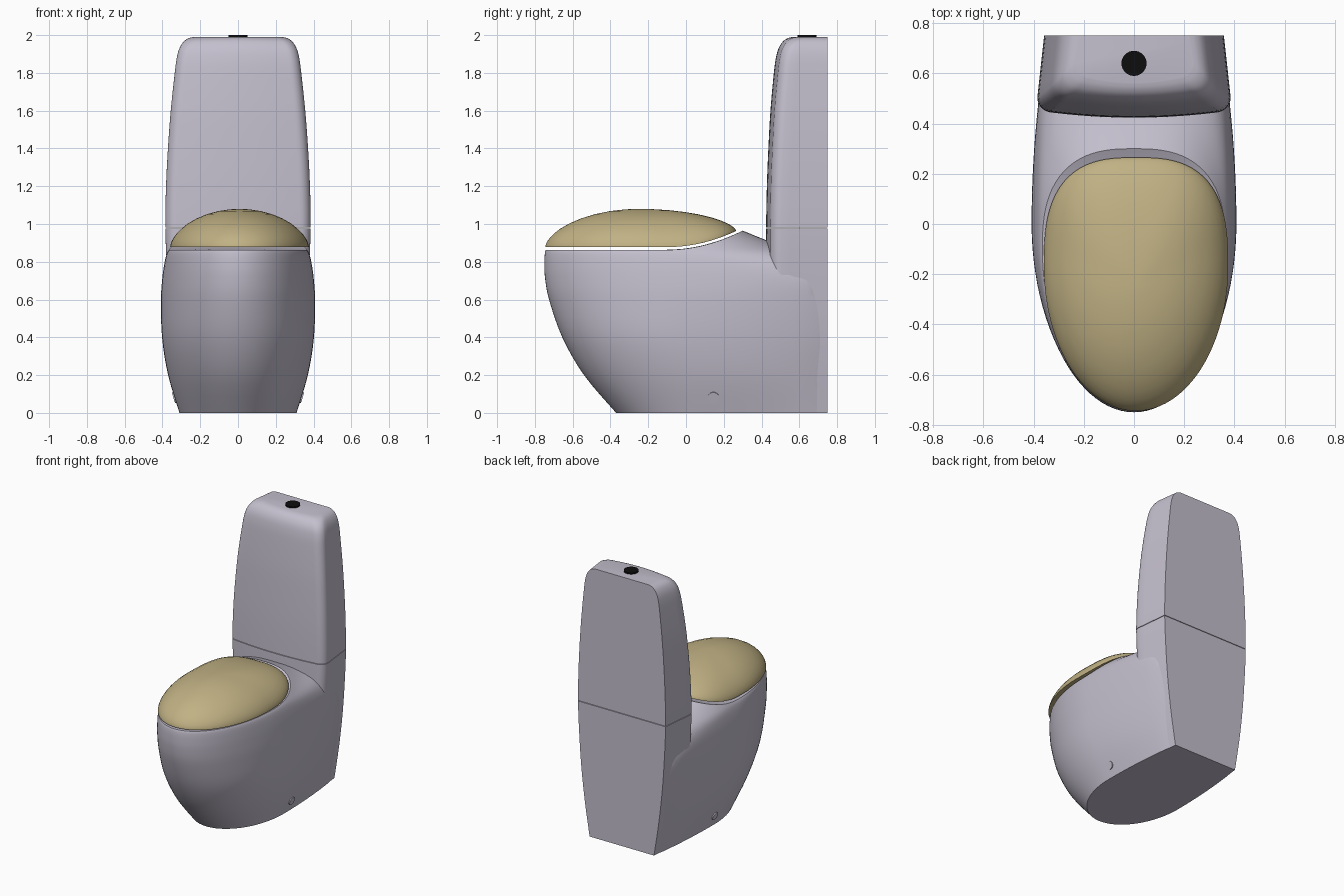
import bpy, bmesh, math

if "Cube" in bpy.data.objects:
    bpy.data.objects.remove(bpy.data.objects["Cube"])

def material(name, rgb):
    m = bpy.data.materials.new(name)
    m.diffuse_color = (*rgb, 1)
    m.use_nodes = True
    m.node_tree.nodes["Principled BSDF"].inputs["Base Color"].default_value = m.diffuse_color
    return m

CERAMIC = material("pale grey ceramic", (0.55, 0.52, 0.61))
TAN = material("tan lid", (0.53, 0.44, 0.23))
BLACK = material("black button", (0.004, 0.004, 0.004))

def loft(name, rings, mat, angle=35):
    """Skin a stack of closed rings and cap both ends."""
    bm = bmesh.new()
    rows = [[bm.verts.new(p) for p in r] for r in rings]
    n = len(rows[0])
    for a, b in zip(rows, rows[1:]):
        for i in range(n):
            j = (i + 1) % n
            bm.faces.new((a[i], a[j], b[j], b[i]))
    bm.faces.new(rows[0][::-1])
    bm.faces.new(rows[-1])
    bmesh.ops.recalc_face_normals(bm, faces=bm.faces)
    me = bpy.data.meshes.new(name)
    bm.to_mesh(me)
    bm.free()
    me.materials.append(mat)
    ob = bpy.data.objects.new(name, me)
    bpy.context.collection.objects.link(ob)
    finish(ob, angle)
    return ob

def finish(ob, angle=35):
    bpy.ops.object.select_all(action='DESELECT')
    ob.select_set(True)
    bpy.context.view_layer.objects.active = ob
    bpy.ops.object.shade_smooth_by_angle(angle=math.radians(angle))

def smooth_keys(keys, steps=4):
    """Catmull-Rom interpolation of rows of numbers."""
    out = []
    for i in range(len(keys) - 1):
        p0, p1, p2 = keys[max(i - 1, 0)], keys[i], keys[i + 1]
        p3 = keys[min(i + 2, len(keys) - 1)]
        for k in range(steps):
            t = k / steps
            out.append([b + 0.5 * t * (c - a + t * (2*a - 5*b + 4*c - d + t * (3*(b - c) + d - a)))
                        for a, b, c, d in zip(p0, p1, p2, p3)])
    return out + [list(keys[-1])]

def egg(front, w, wb, back, n, yc, count=96):
    """Plan outline: elliptical front, squarer back of power n."""
    pts = []
    for i in range(count):
        a = 2 * math.pi * i / count
        c, s = math.cos(a), math.sin(a)
        if s <= 0:
            pts.append((w * c, yc + (yc - front) * s))
        else:
            r = (abs(c) ** n + s ** n) ** (-1 / n)
            c, s = c * r, s * r
            pts.append((c * (w + (wb - w) * s * s), yc + (back - yc) * s))
    return pts

def rise(y, yc, back):
    return max(0, (y - yc) / (back - yc)) ** 2

# Bowl: z, front, half width, back half width, back y, back z, power, widest y
bowl_keys = [
    (0.00, -0.370, 0.310, 0.265, 0.74, 0.00, 30, 0.10),
    (0.20, -0.540, 0.370, 0.295, 0.74, 0.20, 30, 0.06),
    (0.40, -0.655, 0.402, 0.325, 0.74, 0.40, 30, 0.00),
    (0.60, -0.725, 0.408, 0.345, 0.74, 0.62, 20, 0.00),
    (0.72, -0.747, 0.400, 0.350, 0.72, 0.75, 10, -0.02),
    (0.80, -0.750, 0.388, 0.340, 0.62, 0.85, 5, -0.05),
    (0.845, -0.747, 0.376, 0.345, 0.45, 0.905, 3.2, -0.08),
    (0.863, -0.742, 0.365, 0.360, 0.30, 0.965, 2.7, -0.10),
]
rings = []
for z, f, w, wb, b, zb, n, yc in smooth_keys(bowl_keys):
    rings.append([(x, y, z + (zb - z) * rise(y, yc, b)) for x, y in egg(f, w, wb, b, n, yc)])

def rim_z(y):
    return 0.863 + 0.102 * rise(y, -0.10, 0.30)

rim = rings[-1]
for k in (0.93, 0.8, 0.6, 0.4, 0.2, 0.03):
    ring = [(x * k, -0.2 + (y + 0.2) * k) for x, y, _ in rim]
    rings.append([(x, y, rim_z(y)) for x, y in ring])
loft("bowl", rings, CERAMIC)

# Lid: domed top over an underside that follows the rim
outline = egg(-0.745, 0.367, 0.367, 0.265, 2.8, -0.17)
CY = -0.25

def lid_ring(k, top):
    ring = []
    for x, y in outline:
        px, py = x * k + 0.008, CY + (y - CY) * k
        edge = rim_z(y) + 0.015
        z = 1.08 - (1.08 - edge) * (1 - (1 - k * k) ** 0.6) if top else rim_z(py) + 0.015
        ring.append((px, py, z))
    return ring

lows = [0.03, 0.25, 0.5, 0.75, 0.9]
highs = [math.cos(math.radians(d)) for d in (0, 3, 7, 12, 18, 25, 33, 42, 52, 62, 72, 82, 88.5)]
loft("lid", [lid_ring(k, False) for k in lows] + [lid_ring(k, True) for k in highs], TAN)

# Column and tank: z, half width, front y
tank_keys = [(0.0, 0.283, 0.44), (0.25, 0.325, 0.432), (0.5, 0.356, 0.427), (0.75, 0.375, 0.424),
             (0.98, 0.385, 0.424), (1.2, 0.381, 0.428), (1.4, 0.371, 0.436), (1.6, 0.356, 0.447),
             (1.8, 0.335, 0.465), (1.88, 0.324, 0.476), (1.93, 0.310, 0.490),
             (1.965, 0.288, 0.512), (1.983, 0.262, 0.537), (1.99, 0.235, 0.562)]

def tank_section(z, w, yf):
    r, bulge = 0.06, 0.02
    half = []
    for i in range(5):                      # side, back to front
        t = i / 5
        half.append((w * (0.93 + 0.07 * t), 0.75 + (yf + bulge + r - 0.75) * t))
    for i in range(8):                      # rounded corner
        a = math.pi / 2 * i / 7
        half.append((w - r + r * math.cos(a), yf + bulge + r - r * math.sin(a)))
    for i in range(1, 6):                   # bulging front
        x = (w - r) * (1 - i / 6)
        half.append((x, yf + bulge * (x / (w - r)) ** 2))
    pts = half + [(0, yf)] + [(-x, y) for x, y in reversed(half)]
    return [(x, y, z) for x, y in pts]

rows = smooth_keys(tank_keys)
split = 16
column = rows[:split] + [[0.977] + rows[split][1:]]
loft("rear_column", [tank_section(*r) for r in column], CERAMIC)
tank = [[0.981] + rows[split][1:]] + rows[split + 1:]
loft("tank", [tank_section(*r) for r in tank], CERAMIC)

# Flush button
bpy.ops.mesh.primitive_cylinder_add(vertices=32, radius=0.05, depth=0.02, location=(0, 0.64, 1.99))
button = bpy.context.object
button.name = "flush_button"
button.data.materials.append(BLACK)
finish(button)

# Fixing caps low on each side
for side, label in ((1, "right"), (-1, "left")):
    bpy.ops.mesh.primitive_cylinder_add(vertices=24, radius=0.03, depth=0.05,
                                        location=(side * 0.318, 0.145, 0.087),
                                        rotation=(0, side * math.radians(107), 0))
    cap = bpy.context.object
    cap.name = label + "_fixing_cap"
    cap.data.materials.append(CERAMIC)
    finish(cap)
